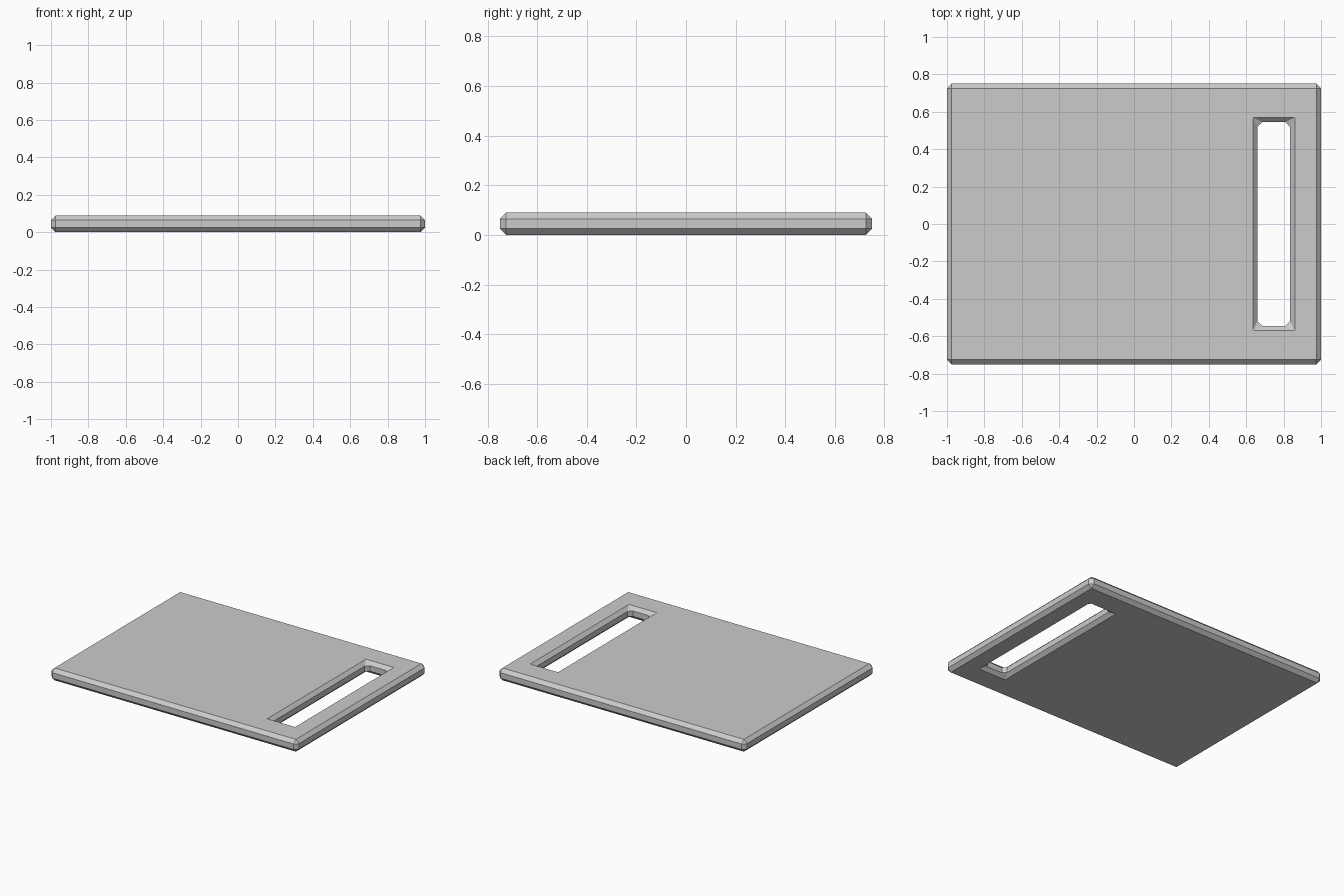
import bpy, bmesh
from mathutils import Vector

if "Cube" in bpy.data.objects:
    bpy.data.objects.remove(bpy.data.objects["Cube"])

THICK, BEVEL = 0.09, 0.025
# slot walls
X0, X1, Y1 = 0.66, 0.835, 0.545

# back half of the board: C-shaped outline around half the handle slot
outline = [(-1, 0), (X0, 0), (X0, Y1), (X1, Y1), (X1, 0), (1, 0), (1, 0.75), (-1, 0.75)]
bm = bmesh.new()
base = bm.faces.new([bm.verts.new((x, y, 0)) for x, y in outline])
ext = bmesh.ops.extrude_face_region(bm, geom=[base], use_keep_orig=True)
bmesh.ops.translate(bm, vec=Vector((0, 0, THICK)),
                    verts=[g for g in ext["geom"] if isinstance(g, bmesh.types.BMVert)])
# open the mirror plane
cut = [f for f in bm.faces if all(abs(v.co.y) < 1e-6 for v in f.verts)]
bmesh.ops.recalc_face_normals(bm, faces=bm.faces[:])
bmesh.ops.delete(bm, geom=cut, context="FACES")

mesh = bpy.data.meshes.new("cutting_board")
bm.to_mesh(mesh)
bm.free()
board = bpy.data.objects.new("cutting_board", mesh)
bpy.context.collection.objects.link(board)

# mirror to the front half, then chamfer every sharp edge
mirror = board.modifiers.new("mirror", "MIRROR")
mirror.use_axis = (False, True, False)
bevel = board.modifiers.new("chamfer", "BEVEL")
bevel.width = BEVEL
bevel.segments = 1
bevel.limit_method = "ANGLE"
